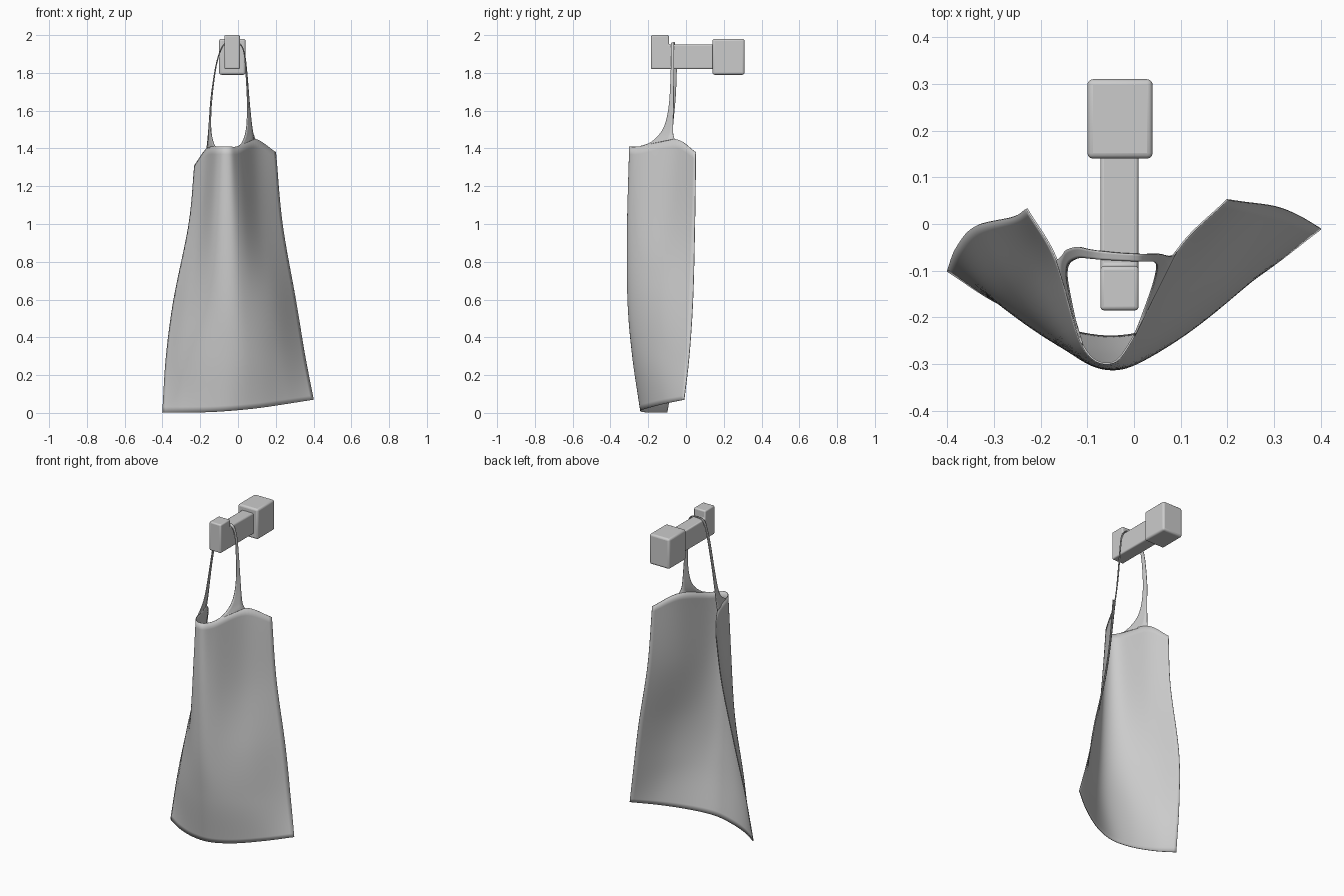
import bpy, bmesh
from mathutils import Vector


def finish(name, bm, thickness=0.0, bevel=0.0, angle=3.14):
    bmesh.ops.recalc_face_normals(bm, faces=bm.faces)
    me = bpy.data.meshes.new(name)
    bm.to_mesh(me)
    bm.free()
    ob = bpy.data.objects.new(name, me)
    bpy.context.collection.objects.link(ob)
    if thickness:
        m = ob.modifiers.new("thickness", 'SOLIDIFY')
        m.thickness, m.offset = thickness, 0
    if bevel:
        m = ob.modifiers.new("bevel", 'BEVEL')
        m.width, m.segments = bevel, 3
    bpy.ops.object.select_all(action='DESELECT')
    ob.select_set(True)
    bpy.context.view_layer.objects.active = ob
    bpy.ops.object.shade_smooth_by_angle(angle=angle)
    return ob


def spline(pts, n):
    """Smooth curve through pts, n steps per span."""
    p = [Vector(q) for q in pts]
    p = [2 * p[0] - p[1]] + p + [2 * p[-1] - p[-2]]
    out = []
    for i in range(1, len(p) - 2):
        a, b, c, d = p[i - 1:i + 3]
        for k in range(n):
            t = k / n
            out.append(0.5 * (2 * b + (c - a) * t + (2 * a - 5 * b + 4 * c - d) * t * t
                              + (3 * b - a - 3 * c + d) * t ** 3))
    out.append(p[-2])
    return out


def skin(bm, rows):
    grid = [[bm.verts.new(p) for p in r] for r in rows]
    for r0, r1 in zip(grid, grid[1:]):
        for i in range(len(r0) - 1):
            bm.faces.new((r0[i], r0[i + 1], r1[i + 1], r1[i]))


def profile(name, yz, x0, x1, bevel):
    bm = bmesh.new()
    f = bm.faces.new([bm.verts.new((x0, y, z)) for y, z in yz])
    ext = bmesh.ops.extrude_face_region(bm, geom=[f])["geom"]
    verts = [v for v in ext if isinstance(v, bmesh.types.BMVert)]
    bmesh.ops.translate(bm, verts=verts, vec=(x1 - x0, 0, 0))
    return finish(name, bm, bevel=bevel, angle=0.6)


# Peg on the wall: block and arm with upturned tip
profile("wall_block", [(0.14, 1.79), (0.31, 1.79), (0.31, 1.98), (0.14, 1.98)], -0.10, 0.04, 0.012)
profile("peg_arm", [(-0.185, 1.82), (0.16, 1.82), (0.16, 1.95), (-0.09, 1.95), (-0.09, 2.0), (-0.185, 2.0)],
        -0.072, 0.01, 0.008)

# Apron body: draped cloth, rows top to bottom, each running left to right
rows = [
    [(-.23, .033, 1.31), (-.165, -.078, 1.40), (-.11, -.26, 1.41), (-.05, -.298, 1.41),
     (0, -.24, 1.412), (.09, -.06, 1.45), (.20, .052, 1.38)],
    [(-.26, .015, 1.0), (-.20, -.095, 1.0), (-.13, -.265, 1.0), (-.05, -.31, 1.0),
     (.02, -.265, 1.0), (.12, -.10, 1.0), (.235, .047, 1.0)],
    [(-.34, -.005, .6), (-.26, -.14, .6), (-.15, -.265, .6), (-.045, -.308, .6),
     (.05, -.272, .6), (.18, -.15, .6), (.305, .037, .6)],
    [(-.38, -.05, .3), (-.29, -.165, .3), (-.17, -.25, .3), (-.03, -.283, .3),
     (.09, -.245, .3), (.22, -.145, .3), (.355, .017, .3)],
    [(-.40, -.10, .002), (-.29, -.17, .002), (-.16, -.222, .004), (-.03, -.24, .012),
     (.11, -.20, .026), (.26, -.115, .048), (.40, -.01, .07)],
]
cols = [spline(c, 10) for c in zip(*[spline(r, 8) for r in rows])]
bm = bmesh.new()
skin(bm, cols)
finish("apron_body", bm, thickness=0.004, angle=0.9)

# Neck strap: ribbon between an inner and an outer edge, looped over the peg
inner = [(-.11, -.26, 1.41), (-.123, -.22, 1.415), (-.138, -.15, 1.46), (-.144, -.11, 1.53),
         (-.139, -.085, 1.65), (-.118, -.073, 1.82), (-.094, -.074, 1.91), (-.07, -.076, 1.95),
         (-.03, -.078, 1.957), (.01, -.08, 1.95), (.03, -.08, 1.91), (.04, -.08, 1.82),
         (.049, -.088, 1.65), (.047, -.107, 1.54), (.038, -.14, 1.475), (.02, -.19, 1.43),
         (0, -.24, 1.412)]
outer = [(-.165, -.078, 1.40), (-.163, -.076, 1.42), (-.158, -.072, 1.47), (-.152, -.066, 1.55),
         (-.143, -.055, 1.67), (-.121, -.049, 1.82), (-.097, -.054, 1.91), (-.07, -.058, 1.955),
         (-.03, -.062, 1.961), (.01, -.064, 1.955), (.033, -.064, 1.91), (.046, -.064, 1.82),
         (.06, -.065, 1.65), (.07, -.068, 1.55), (.078, -.069, 1.49), (.085, -.066, 1.465),
         (.09, -.06, 1.45)]
a, b = spline(inner, 6), spline(outer, 6)
bm = bmesh.new()
skin(bm, [[p.lerp(q, t / 4) for t in range(5)] for p, q in zip(a, b)])
finish("neck_strap", bm, thickness=0.004, angle=0.9)
